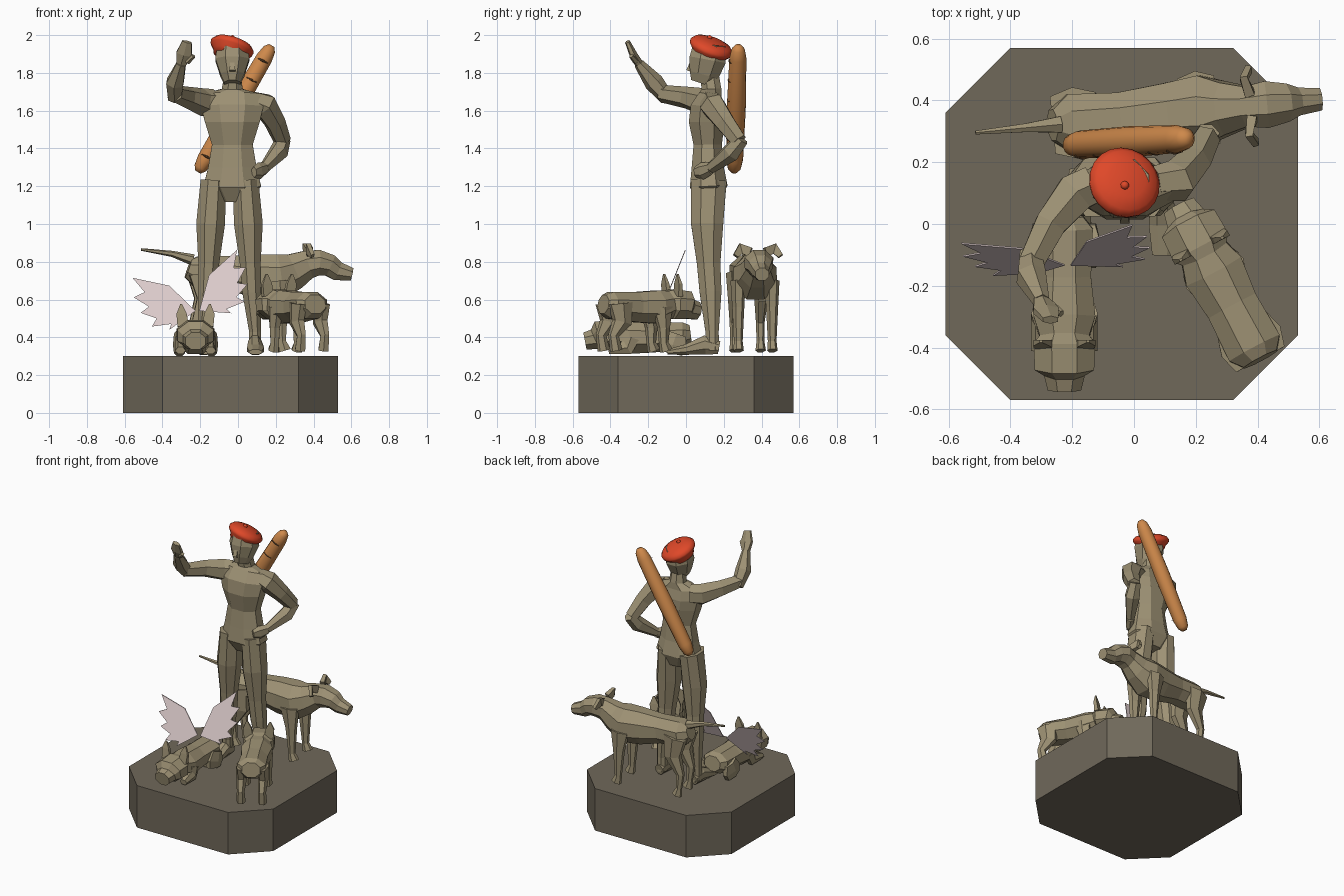
import bpy
import bmesh
from math import sin, cos, pi, radians
from mathutils import Matrix, Vector

default_cube = bpy.data.objects.get("Cube")
if default_cube:
    bpy.data.objects.remove(default_cube)

X, Y, Z = Vector((1, 0, 0)), Vector((0, 1, 0)), Vector((0, 0, 1))


def material(name, red, green, blue):
    mat = bpy.data.materials.new(name)
    mat.use_nodes = True
    colour = (red, green, blue, 1)
    mat.diffuse_color = colour
    shader = next(n for n in mat.node_tree.nodes if n.type == "BSDF_PRINCIPLED")
    shader.inputs["Base Color"].default_value = colour
    return mat


stone = material("pale stone", .34, .285, .175)
plinth_grey = material("dark plinth stone", .16, .138, .102)
felt = material("red felt", .74, .065, .022)
crust = material("golden crust", .62, .25, .07)
slash_brown = material("dark slash brown", .12, .06, .025)
feather = material("pale pink feather", .72, .60, .60)


def finish(name, bm, mat, matrix=None, smooth=False):
    bmesh.ops.recalc_face_normals(bm, faces=bm.faces)
    for face in bm.faces:
        face.smooth = smooth
    mesh = bpy.data.meshes.new(name)
    bm.to_mesh(mesh)
    bm.free()
    mesh.materials.append(mat)
    obj = bpy.data.objects.new(name, mesh)
    bpy.context.collection.objects.link(obj)
    if matrix is not None:
        obj.matrix_world = matrix
    return obj


def loft(name, rings, mat=stone, ref=Y, sides=8, matrix=None, smooth=False):
    """Skin rings of (x, y, z, half width, half depth) along their path."""
    bm = bmesh.new()
    centres = [Vector(ring[:3]) for ring in rings]
    grow = 1 / cos(pi / sides)
    loops = []
    for i, ring in enumerate(rings):
        ahead = centres[min(i + 1, len(rings) - 1)]
        tangent = (ahead - centres[max(i - 1, 0)]).normalized()
        side = tangent.cross(ref).normalized()
        other = side.cross(tangent)
        width, depth = ring[3] * grow, ring[-1] * grow
        angles = [(k + .5) * 2 * pi / sides for k in range(sides)]
        loops.append([bm.verts.new(centres[i] + side * width * cos(a) + other * depth * sin(a))
                      for a in angles])
    for low, high in zip(loops, loops[1:]):
        for k in range(sides):
            n = (k + 1) % sides
            bm.faces.new((low[k], low[n], high[n], high[k]))
    bm.faces.new(loops[0])
    bm.faces.new(loops[-1])
    return finish(name, bm, mat, matrix, smooth)


def extruded(name, outline, depth, mat):
    bm = bmesh.new()
    face = bm.faces.new([bm.verts.new(p) for p in outline])
    new = bmesh.ops.extrude_face_region(bm, geom=[face])["geom"]
    moved = [v for v in new if isinstance(v, bmesh.types.BMVert)]
    bmesh.ops.translate(bm, verts=moved, vec=depth)
    return finish(name, bm, mat)


# Chamfered plinth
mid_x, outer, inner = -.04, .57, .36
corners = [(outer, -inner), (outer, inner), (inner, outer), (-inner, outer),
           (-outer, inner), (-outer, -inner), (-inner, -outer), (inner, -outer)]
extruded("plinth", [(mid_x + x, y, 0) for x, y in corners], Z * .3, plinth_grey)

# Standing person: torso, neck and head
axis = -.03
torso = [(.125, 1.12, .07, .06), (.12, 1.2, .152, .1), (.115, 1.3, .128, .085),
         (.115, 1.42, .108, .075), (.11, 1.54, .145, .095), (.115, 1.62, .165, .09),
         (.13, 1.685, .15, .06), (.135, 1.715, .055, .052), (.125, 1.78, .045, .05)]
loft("torso", [(axis, *ring) for ring in torso])
head = [(.08, 1.745, .042, .055), (.095, 1.79, .064, .078),
        (.115, 1.87, .09, .097), (.125, 1.95, .078, .085)]
loft("head", [(axis, *ring) for ring in head])
loft("nose", [(axis, .035, 1.86, .01, .012), (axis, .015, 1.81, .016, .014)], sides=4)

# Legs and feet, mirrored about the hips
leg = [(.085, .12, 1.23, .068, .095), (.1, .112, 1.0, .076, .085), (.11, .12, .79, .055, .062),
       (.118, .13, .64, .05, .058), (.135, .138, .43, .031, .035), (.135, .14, .33, .033, .035)]
foot = [(.135, .175, .345, .03, .035), (.135, .1, .36, .036, .05),
        (.138, 0, .335, .045, .028), (.138, -.1, .322, .034, .014)]
for side, label in ((1, "left"), (-1, "right")):
    loft(label + "_leg", [(-.045 + side * x, *rest) for x, *rest in leg])
    loft(label + "_foot", [(-.045 + side * x, *rest) for x, *rest in foot], ref=Z)

# Raised right arm
loft("right_upper_arm", [(-.13, .13, 1.645, .06), (-.19, .1, 1.645, .064),
                         (-.27, 0, 1.67, .05), (-.335, -.13, 1.69, .04)], ref=Z, sides=6)
loft("right_forearm", [(-.335, -.1, 1.665, .034), (-.333, -.17, 1.75, .045),
                       (-.3, -.25, 1.85, .024)], sides=6)
loft("right_hand", [(-.3, -.25, 1.85, .026, .02), (-.285, -.28, 1.9, .042, .018),
                    (-.27, -.31, 1.965, .025, .012)], sides=6)
loft("right_thumb", [(-.27, -.265, 1.86, .014), (-.235, -.29, 1.89, .01)], ref=Z, sides=5)

# Left arm with the hand on the hip
loft("left_upper_arm", [(.07, .13, 1.65, .05), (.14, .14, 1.63, .062),
                        (.195, .205, 1.54, .05), (.235, .28, 1.44, .04)], sides=6, ref=X)
loft("left_forearm", [(.24, .295, 1.45, .034), (.215, .24, 1.38, .045),
                      (.14, .13, 1.295, .026)], sides=6, ref=Z)
loft("left_hand", [(.14, .13, 1.295, .026, .03), (.11, .085, 1.28, .022, .04),
                   (.085, .05, 1.275, .015, .025)], sides=6, ref=Z)

# Tilted beret with a little stalk
tilt = Matrix.Translation((-.048, .115, 1.885)) @ Vector((.32, .36, 1)).to_track_quat("Z", "Y").to_matrix().to_4x4()
beret = [(0, .085), (.02, .092), (.045, .114), (.062, .117), (.082, .1), (.096, .06), (.1, .012)]
loft("beret", [(0, 0, z, r) for z, r in beret], felt, sides=20, matrix=tilt, smooth=True)
bm = bmesh.new()
bmesh.ops.create_icosphere(bm, subdivisions=2, radius=.014)
finish("beret_stalk", bm, felt, Matrix.Translation((-.03, .125, 1.986)), True)

# Long loaf slung across the back, slashed on its inner side
low_end, high_end = Vector((-.212, .255, 1.275)), Vector((.178, .277, 1.945))
loaf = [(0, .016), (.03, .034), (.1, .044), (.5, .049), (.9, .044), (.97, .034), (1, .016)]
loft("loaf", [(*low_end.lerp(high_end, t), r) for t, r in loaf], crust, sides=14, smooth=True)
for i in range(6):
    spot = low_end.lerp(high_end, .12 + i * .152)
    path = [(-.026, -.038, .002), (0, -.046, .006), (.026, -.038, .002)]
    loft("loaf_slash", [(*(spot + Vector((dx, dy, -dx / 2))), .004, r) for dx, dy, r in path],
         slash_brown, ref=Z, sides=6)


# Dogs are built facing +x, then placed
def dog_parts(name, matrix, body, legs, ear):
    loft(name + "_body", [(u, 0, z, w, h) for u, z, w, h in body], ref=Z, matrix=matrix)
    for side, label in ((1, "left"), (-1, "right")):
        for part, (lateral, path) in legs.items():
            rings = [(u, side * lateral, z, length, width) for u, z, length, width in path]
            loft(f"{name}_{label}_{part}", rings, sides=6, matrix=matrix)
        rings = [(u, side * v, z, w, h) for u, v, z, w, h in ear]
        loft(f"{name}_{label}_ear", rings, sides=4, ref=X, matrix=matrix)


def placed(x, y, z, degrees):
    return Matrix.Translation((x, y, z)) @ Matrix.Rotation(radians(degrees), 4, "Z")


# Tall hound behind the person
hound_place = placed(0, .345, 0, 5.5)
hound_body = [(-.265, .765, .05, .05), (-.21, .745, .095, .09), (-.05, .74, .085, .09),
              (.1, .725, .1, .115), (.22, .72, .115, .12), (.3, .75, .085, .095),
              (.37, .785, .065, .075), (.43, .795, .076, .068), (.49, .78, .062, .058),
              (.53, .75, .045, .05), (.605, .733, .036, .034)]
hound_legs = {
    "foreleg": (.09, [(.21, .7, .06, .035), (.22, .56, .035, .028), (.225, .38, .02, .02),
                      (.24, .33, .032, .024)]),
    "hind_leg": (.07, [(-.19, .74, .075, .04), (-.17, .6, .055, .032), (-.225, .48, .026, .02),
                       (-.215, .38, .018, .018), (-.2, .33, .032, .024)])}
hound_ear = [(.38, .04, .85, .025, .016), (.365, .09, .87, .028, .012), (.385, .12, .83, .014, .01)]
dog_parts("hound", hound_place, hound_body, hound_legs, hound_ear)
loft("hound_tail", [(-.24, 0, .81, .026), (-.35, 0, .842, .014), (-.515, 0, .865, .006)],
     ref=Z, sides=6, matrix=hound_place)

# Two stocky prick-eared dogs sharing one body, one standing and one lying
stocky_body = [(-.275, .575, .06, .05), (-.235, .57, .092, .07), (-.08, .56, .086, .08),
               (.05, .56, .1, .088), (.115, .575, .08, .072), (.135, .575, .1, .078),
               (.215, .57, .096, .075), (.232, .55, .066, .055), (.285, .54, .054, .046)]
stocky_ear = [(.14, .065, .62, .03, .014), (.135, .074, .685, .027, .01), (.13, .076, .735, .005, .004)]
standing_legs = {
    "foreleg": (.07, [(.04, .56, .055, .03), (.05, .45, .03, .025), (.05, .37, .022, .022),
                      (.065, .33, .032, .026)]),
    "hind_leg": (.07, [(-.21, .58, .065, .032), (-.2, .48, .05, .03), (-.25, .41, .026, .022),
                       (-.235, .33, .03, .026)])}
lying_legs = {
    "foreleg": (.08, [(.04, .56, .045, .024), (.06, .505, .04, .024), (.16, .49, .018, .024)]),
    "haunch": (.085, [(-.2, .58, .05, .025), (-.18, .52, .075, .03), (-.17, .475, .06, .025)])}
dog_parts("standing_dog", placed(.28, -.195, 0, 118), stocky_body, standing_legs, stocky_ear)
dog_parts("winged_dog", placed(-.225, -.25, -.16, -90), stocky_body, lying_legs, stocky_ear)

# Feathered wings: fans of tips and notches, the right one drooping
tips = [(57, .385), (42, .345), (28, .3), (11, .255), (-4, .18)]
for side, droop, label in ((1, 0, "left"), (-1, 30, "right")):
    fan = [(72, .2)]
    for i, (angle, reach) in enumerate(tips):
        fan.append((angle, reach))
        if i < len(tips) - 1:
            fan.append(((angle + tips[i + 1][0]) / 2, tips[i + 1][1] * .86))
    outline = [(-.215 + side * .01, -.135, .54)]
    for angle, reach in fan:
        a = radians(angle - droop)
        rise = reach * sin(a)
        outline.append((-.215 + side * reach * cos(a), -.135 + rise * .4, .54 + rise))
    extruded(label + "_wing", outline, Y * .005, feather)
